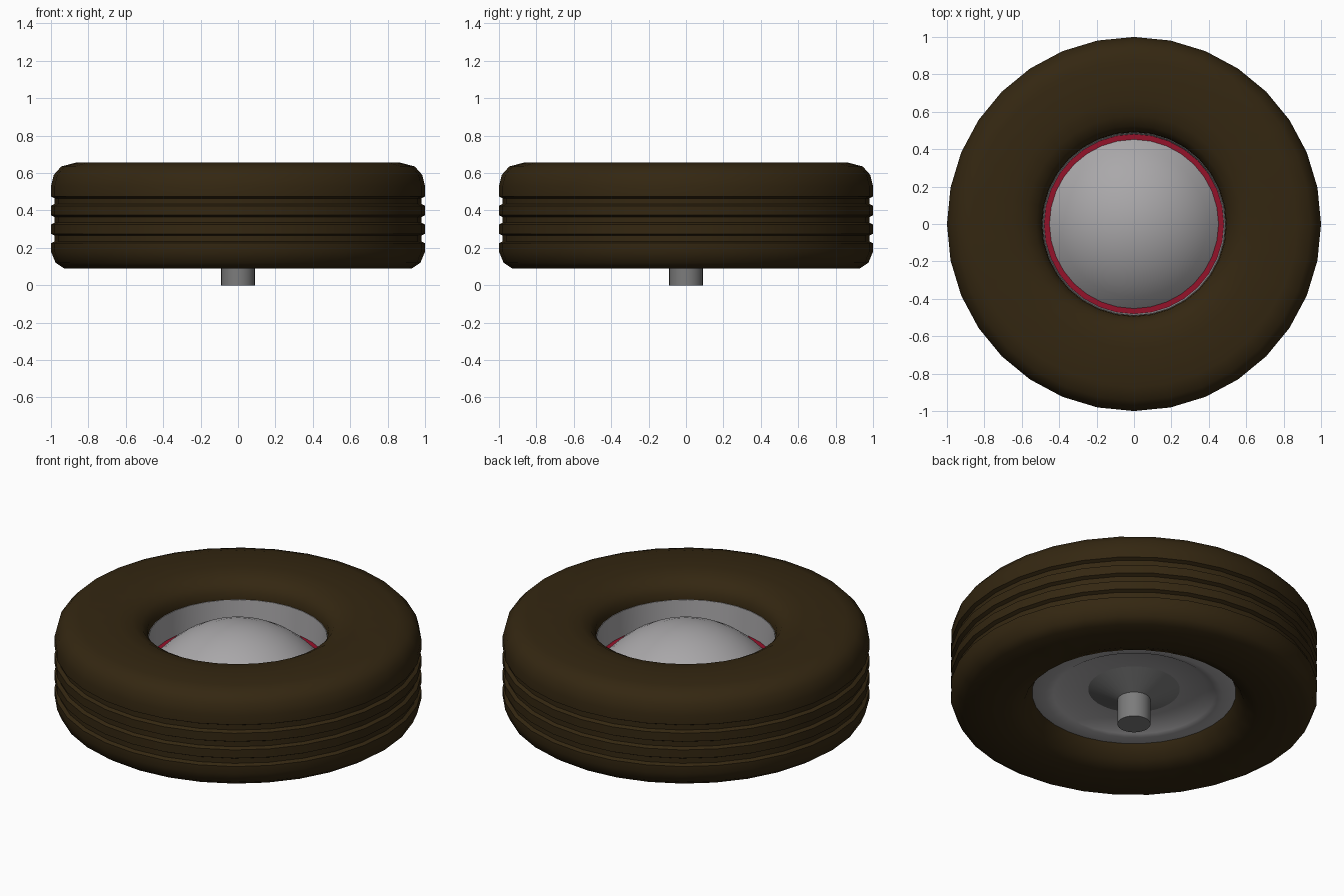
import bpy, bmesh, math

if "Cube" in bpy.data.objects:
    bpy.data.objects.remove(bpy.data.objects["Cube"])


def material(name, rgb):
    m = bpy.data.materials.new(name)
    m.diffuse_color = (*rgb, 1)
    m.use_nodes = True
    m.node_tree.nodes["Principled BSDF"].inputs["Base Color"].default_value = m.diffuse_color
    return m


RUBBER = material("brown rubber", (0.034, 0.020, 0.0056))
SILVER = material("light grey metal", (0.40, 0.39, 0.40))
STEEL = material("mid grey steel", (0.20, 0.20, 0.20))
RED = material("red trim", (0.30, 0.006, 0.023))


def lathe(name, profile, mat, closed=False, sides=32, angle=35):
    """Spin an (r, z) profile round the z axis; r = 0 makes a pole."""
    bm = bmesh.new()
    rings = []
    for r, z in profile:
        if r == 0:
            rings.append([bm.verts.new((0, 0, z))] * sides)
        else:
            rings.append([bm.verts.new((r * math.cos(2 * math.pi * i / sides),
                                        r * math.sin(2 * math.pi * i / sides), z))
                          for i in range(sides)])
    pairs = list(zip(rings, rings[1:]))
    if closed:
        pairs.append((rings[-1], rings[0]))
    for a, b in pairs:
        for i in range(sides):
            j = (i + 1) % sides
            quad = list(dict.fromkeys((a[i], a[j], b[j], b[i])))
            bm.faces.new(quad)
    me = bpy.data.meshes.new(name)
    bm.to_mesh(me)
    bm.free()
    ob = bpy.data.objects.new(name, me)
    bpy.context.collection.objects.link(ob)
    me.materials.append(mat)
    bpy.ops.object.select_all(action='DESELECT')
    bpy.context.view_layer.objects.active = ob
    ob.select_set(True)
    bpy.ops.object.shade_smooth_by_angle(angle=math.radians(angle))
    return ob


# Tyre: lower sidewall, tread with three grooves, upper sidewall, inner bore
tyre = [(0.555, 0.20), (0.60, 0.12), (0.68, 0.09), (0.93, 0.09), (0.975, 0.12), (1.0, 0.18)]
for z in (0.25, 0.35, 0.45):
    tyre += [(1.0, z - 0.025), (0.98, z - 0.015), (0.98, z + 0.015), (1.0, z + 0.025)]
tyre += [(1.0, 0.53), (0.985, 0.59), (0.945, 0.635), (0.87, 0.655), (0.66, 0.655),
         (0.58, 0.645), (0.525, 0.615), (0.495, 0.575), (0.49, 0.53), (0.49, 0.37)]
lathe("tyre", tyre, RUBBER, closed=True, angle=50)

# Rim: outer wall, back flange, bevel and back plate
lathe("rim", [(0.42, 0.375), (0.48, 0.375), (0.487, 0.535), (0.492, 0.535), (0.492, 0.37),
              (0.565, 0.20), (0.484, 0.178), (0.44, 0.192), (0.393, 0.22), (0.20, 0.22)], SILVER)

# Red trim ring round the hub cap
lathe("trim_ring", [(0.43, 0.38), (0.43, 0.386), (0.482, 0.386), (0.482, 0.38)], RED, closed=True)

# Domed hub cap: a spherical cap
R, edge, top = 0.59, 0.452, 0.60
a_max = math.asin(edge / R)
dome = [(R * math.sin(a_max * i / 6), top - R + R * math.cos(a_max * i / 6)) for i in range(7)]
lathe("hub_cap", dome[::-1], SILVER)

# Axle stub with its conical hub
lathe("axle", [(0, 0), (0.09, 0), (0.09, 0.16), (0, 0.16)], STEEL)
lathe("axle_hub", [(0.09, 0.15), (0.25, 0.219), (0, 0.225)], STEEL)

# Outward normals everywhere
for ob in bpy.data.objects:
    bm = bmesh.new()
    bm.from_mesh(ob.data)
    bmesh.ops.recalc_face_normals(bm, faces=bm.faces)
    bm.to_mesh(ob.data)
    bm.free()
